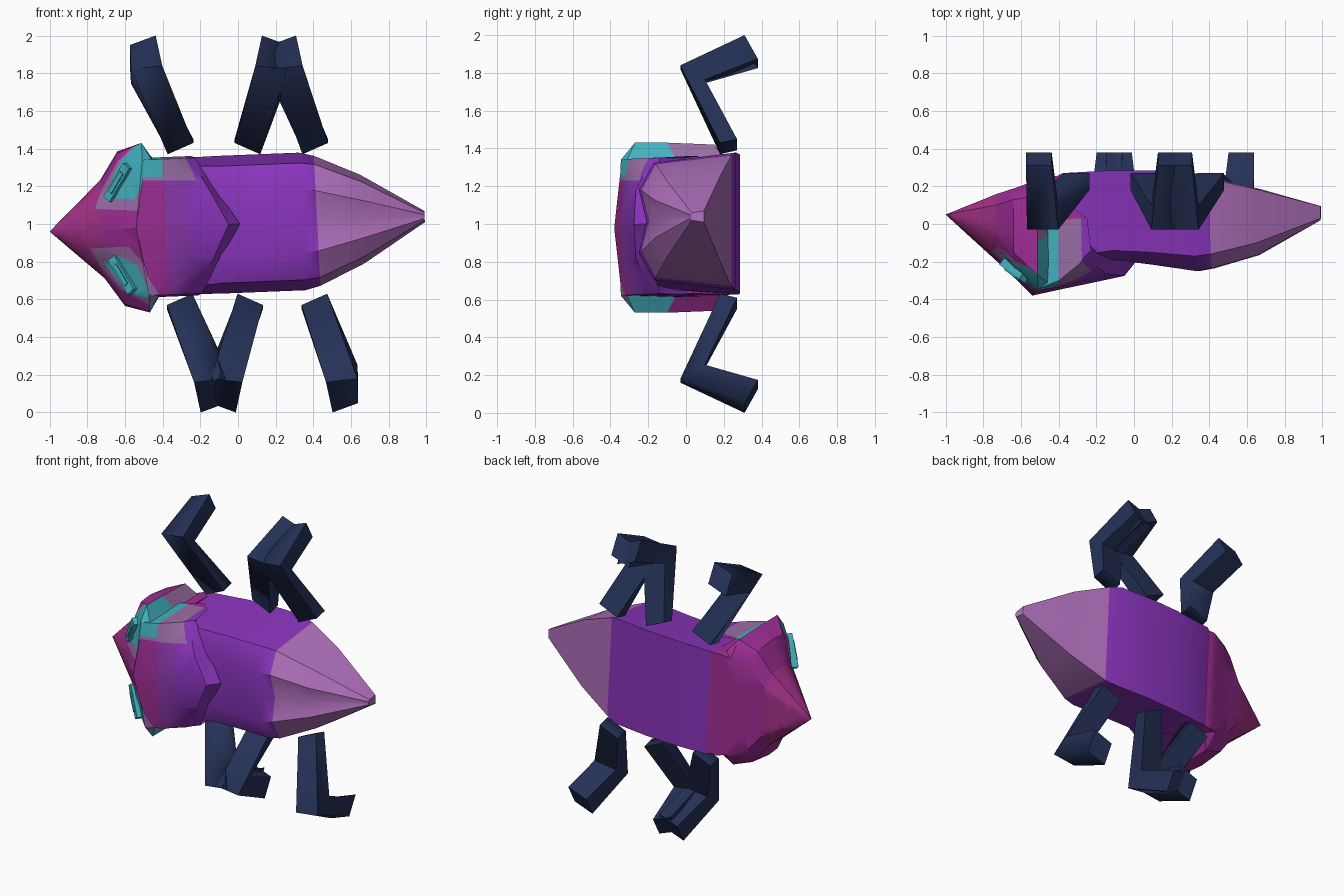
import bpy, bmesh, math
from mathutils import Vector, Matrix

if "Cube" in bpy.data.objects:
    bpy.data.objects.remove(bpy.data.objects["Cube"], do_unlink=True)


def material(name, *rgb):
    """Flat material from display colour values."""
    linear = [((c / 255 + 0.055) / 1.055) ** 2.4 for c in rgb] + [1]
    mat = bpy.data.materials.new(name)
    mat.use_nodes = True
    mat.diffuse_color = linear
    mat.node_tree.nodes["Principled BSDF"].inputs["Base Color"].default_value = linear
    return mat


PALETTE = [
    material("violet", 138, 52, 188),
    material("pale mauve", 176, 112, 188),
    material("magenta", 164, 50, 136),
    material("plum", 158, 46, 150),
    material("mid purple", 138, 56, 172),
    material("teal", 66, 178, 192),
    material("grey mauve", 154, 110, 164),
    material("navy", 37, 49, 87),
]
VIOLET, TAIL, MAGENTA, PLUM, PURPLE, TEAL, GREY, NAVY = range(len(PALETTE))


def place(x, y, u):
    """Body coordinates to world: the whole insect is turned slightly."""
    return Vector((x - 0.05 * u, y, 1 + u + 0.04 * x))


def paint(bm, outline, slot, facing):
    """Cut a convex front-on outline into the mesh and colour what lies inside."""
    planes = []
    for (ax, az), (bx, bz) in zip(outline, outline[1:] + outline[:1]):
        planes.append((Vector((ax, 0, az)), Vector((bz - az, 0, ax - bx)).normalized()))
    for point, normal in planes:
        geom = bm.verts[:] + bm.edges[:] + bm.faces[:]
        bmesh.ops.bisect_plane(bm, geom=geom, dist=0.0001, plane_co=point, plane_no=normal)
    bm.normal_update()
    for face in bm.faces:
        centre = face.calc_center_median()
        inside = all((centre - p).dot(n) < 0 for p, n in planes)
        if inside and centre.y < 0.03 and face.normal.y < facing:
            face.material_index = slot


def finish(bm, name, angle, patches=(), facing=0):
    bmesh.ops.remove_doubles(bm, verts=bm.verts, dist=0.0005)
    bmesh.ops.recalc_face_normals(bm, faces=bm.faces)
    if patches:
        bmesh.ops.triangulate(bm, faces=bm.faces)
    for outline, slot in patches:
        paint(bm, outline, slot, facing)
    mesh = bpy.data.meshes.new(name)
    bm.to_mesh(mesh)
    bm.free()
    for mat in PALETTE:
        mesh.materials.append(mat)
    obj = bpy.data.objects.new(name, mesh)
    bpy.context.collection.objects.link(obj)
    bpy.ops.object.select_all(action="DESELECT")
    obj.select_set(True)
    bpy.context.view_layer.objects.active = obj
    bpy.ops.object.shade_smooth_by_angle(angle=math.radians(angle))


def loft(name, rings, colour, angle, **extra):
    """Skin closed rings of points; colour(ring, side, centre) picks the slot."""
    bm = bmesh.new()
    rows = [[bm.verts.new(p) for p in ring] for ring in rings]
    n = len(rows[0])
    for i, (a, b) in enumerate(zip(rows, rows[1:])):
        for j in range(n):
            k = (j + 1) % n
            face = bm.faces.new((a[j], a[k], b[k], b[j]))
            face.material_index = colour(i, j, face.calc_center_median())
    for i, row in ((0, rows[0]), (len(rows) - 2, rows[-1])):
        face = bm.faces.new(row)
        face.material_index = colour(i, 0, face.calc_center_median())
    finish(bm, name, angle, **extra)


def mirrored(half):
    """Half section from belly centre to back centre, completed."""
    return half + [(y, -u) for y, u in half[-2:0:-1]]


# Abdomen: x, belly corner, side ridge, back lobe, back groove
sections = [
    (-.46, .22, .33, -.2, .32, -.25, .17, -.25),
    (-.36, .27, .36, -.18, .33, -.22, .17, -.22),
    (-.1, .285, .365, -.14, .31, -.19, .17, -.16),
    (.1, .285, .365, -.15, .31, -.215, .17, -.18),
    (.34, .265, .365, -.17, .31, -.25, .17, -.21),
    (.42, .24, .345, -.16, .3, -.235, .16, -.195),
    (.66, .185, .235, -.1, .2, -.165, .1, -.13),
    (.99, .095, .03, .03, .02, .02, .01, .02),
]
rings = []
for x, yb, ub, yc, uc, yd, ud, ye in sections:
    half = [(yb, 0), (yb, ub), (yc, uc), (yd, ud), (ye, 0)]
    rings.append([place(x, y, u) for y, u in mirrored(half)])
loft("abdomen", rings, lambda i, j, c: PLUM if i == 0 else TAIL if i > 4 else VIOLET, 40)

# Head: pointed nose flaring to a wide rim, then stepping in to the neck
nose = [(.05, 0)] * 9
snout = [(.16, 0), (.16, .15), (.1, .25), (0, .26), (-.06, .25),
         (-.12, .2), (-.165, .14), (-.19, .08), (-.205, 0)]
cheek = [(.19, 0), (.19, .28), (.13, .39), (-.05, .41), (-.15, .4),
         (-.22, .33), (-.26, .16), (-.285, .08), (-.3, 0)]
rim = [(.235, 0), (.235, .34), (.15, .44), (-.1, .45), (-.27, .45),
       (-.345, .36), (-.35, .15), (-.36, .08), (-.38, 0)]
neck = [(.255, 0), (.255, .355), (.2, .36), (-.05, .355), (-.2, .355),
        (-.32, .34), (-.33, .15), (-.34, .08), (-.34, 0)]
join = [(y if y > 0 else y * .85, u * .99) for y, u in neck]
rings = []
for x, half in ((-1, nose), (-.72, snout), (-.62, cheek), (-.49, rim), (-.43, neck), (-.37, join)):
    ring = []
    for y, u in mirrored(half):
        bow = .14 * (.36 - abs(u)) if half is rim and y < -.3 else 0
        ring.append(place(x - bow, y, u))
    rings.append(ring)


def head_colour(i, j, centre):
    side = min(j, 15 - j)
    if i == 3 and side in (3, 4):
        return TEAL
    if i == 3 and side == 2 and centre.z > 1:
        return GREY
    return MAGENTA if i == 0 else PLUM


# Eye patches: a grey rim with teal inside, outlined as seen from the front
upper_rim = [(-.76, 1.08), (-.52, 1.07), (-.45, 1.36), (-.51, 1.46), (-.64, 1.33), (-.72, 1.19)]
upper_patch = [(-.71, 1.14), (-.55, 1.13), (-.49, 1.24), (-.45, 1.36), (-.51, 1.46), (-.63, 1.32)]
lower_rim = [(-.785, .87), (-.73, .77), (-.62, .65), (-.47, .57), (-.42, .63), (-.51, .8), (-.58, .88)]
lower_patch = [(-.715, .8), (-.59, .645), (-.48, .6), (-.47, .64), (-.535, .78), (-.63, .83)]
loft("head", rings, head_colour, 30, facing=-.25, patches=[
    (upper_rim, GREY), (upper_patch, TEAL), (lower_rim, GREY), (lower_patch, TEAL)])

# Collar shield: rows across the back, each from front edge to pointed rear edge
half_rows = [
    (0, [(-.54, -.38), (-.38, -.345), (-.26, -.32), (-.05, -.275), (.01, -.2), (-.3, 0)]),
    (.18, [(-.51, -.36), (-.38, -.335), (-.27, -.305), (-.14, -.265), (-.1, -.17), (-.3, 0)]),
    (.27, [(-.49, -.35), (-.38, -.32), (-.27, -.27), (-.19, -.22), (-.155, -.155), (-.3, 0)]),
    (.36, [(-.48, -.34), (-.38, -.3), (-.27, -.21), (-.24, -.17), (-.21, -.14), (-.3, 0)]),
    (.37, [(-.47, 0), (-.38, .02), (-.27, .03), (-.25, .03), (-.23, .03), (-.3, .08)]),
]
rows = [(-u, row) for u, row in half_rows[:0:-1]] + half_rows
collar_grey = [(-.52, 1.23), (-.22, 1.23), (-.3, 1.4), (-.52, 1.4)]
collar_teal = [(-.52, 1.25), (-.4, 1.25), (-.4, 1.4), (-.52, 1.4)]
collar_tip = [(-.52, .78), (-.47, .6), (-.42, .63)]
loft("collar", [[place(x, y, u) for x, y in row] for u, row in rows],
     lambda i, j, c: PLUM if j == 0 else PURPLE if j == 1 else VIOLET, 30, facing=.5,
     patches=[(collar_grey, GREY), (collar_teal, TEAL), (collar_tip, GREY)])

# Eyes: slanted bars on the teal patches, each with a raised inner bar
for label, side in (("lower", -1), ("upper", 1)):
    along = Vector((.105, -.077, .18 * side)).normalized()
    across = Vector((.8, -.58, 0))
    across = (across - along * across.dot(along)).normalized()
    normal = along.cross(across)
    if normal.y > 0:
        normal.negate()
    basis = Matrix((along, across, normal)).transposed().to_4x4()
    centre = place(-.62, -.245, .245 * side)
    bm = bmesh.new()
    for length, width, depth in ((.22, .05, .05), (.13, .025, .065)):
        size = Matrix.Diagonal((length, width, depth, 1))
        bmesh.ops.create_cube(bm, size=1, matrix=Matrix.Translation(centre) @ basis @ size)
    for face in bm.faces:
        face.material_index = TEAL
    finish(bm, label + "_eye", 20)

# Legs: hip x, knee x for each side; two straight segments bent at the knee
layout = {
    1: [(-.305, -.485), (.05, .175), (.41, .26)],
    -1: [(-.31, -.15), (.065, -.06), (.405, .55)],
}
names = ("front", "middle", "rear")
for side, legs in layout.items():
    for name, (hip, knee) in zip(names, legs):
        lean = 1 if knee > hip else -1
        # x, half width, slant, outer (y, height), inner (y, height)
        joints = [
            (hip, .068, .03, (.18, .4), (.27, .42)),
            (knee, .083, .01, (-.03, .83), (.1, .755)),
            (knee + .02 * lean, .068, .025, (.31, .975), (.38, .85)),
        ]
        rings = []
        for x, half_width, slant, outer, inner in joints:
            corners = []
            for e, (y, h) in ((-1, outer), (1, outer), (1, inner), (-1, inner)):
                z = 1 + side * (h - slant * e * lean)
                corners.append((x + e * half_width, y, z))
            rings.append(corners)
        label = "upper" if side > 0 else "lower"
        loft(f"{label}_{name}_leg", rings, lambda i, j, c: NAVY, 80)
